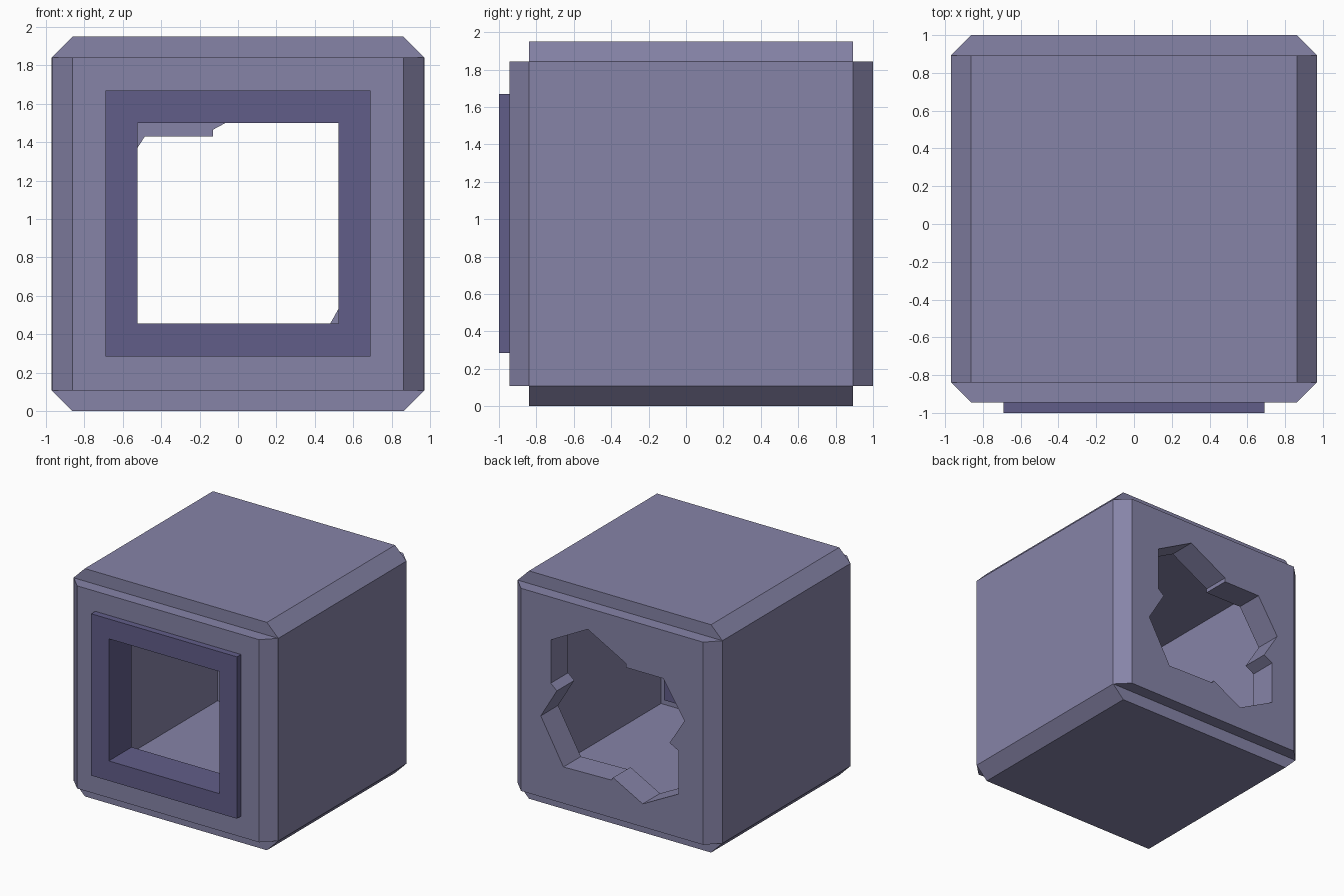
import bpy, bmesh
from mathutils import Vector

if "Cube" in bpy.data.objects:
    bpy.data.objects.remove(bpy.data.objects["Cube"])


def prism(name, pts, axis, a, b):
    """Extrude a 2D outline from a to b; axis 'y' takes (x, z), axis 'z' takes (x, y)."""
    bm = bmesh.new()
    put = (lambda p, q, d: (p, d, q)) if axis == 'y' else (lambda p, q, d: (p, q, d))
    face = bm.faces.new([bm.verts.new(put(p, q, a)) for p, q in pts])
    ext = bmesh.ops.extrude_face_region(bm, geom=[face])
    move = Vector(put(0, 0, b - a))
    for v in ext['geom']:
        if isinstance(v, bmesh.types.BMVert):
            v.co += move
    bmesh.ops.recalc_face_normals(bm, faces=bm.faces)
    mesh = bpy.data.meshes.new(name)
    bm.to_mesh(mesh)
    bm.free()
    ob = bpy.data.objects.new(name, mesh)
    bpy.context.collection.objects.link(ob)
    return ob


def rect(x, lo, hi):
    return [(-x, lo), (x, lo), (x, hi), (-x, hi)]


def chamfered(x, lo, hi, c):
    return [(-x + c, lo), (x - c, lo), (x, lo + c), (x, hi - c),
            (x - c, hi), (-x + c, hi), (-x, hi - c), (-x, lo + c)]


def combine(target, other, operation):
    mod = target.modifiers.new(operation, 'BOOLEAN')
    mod.operation, mod.solver, mod.object = operation, 'EXACT', other
    bpy.context.view_layer.objects.active = target
    bpy.ops.object.modifier_apply(modifier=mod.name)
    bpy.data.objects.remove(other)


def paint(ob, name, rgb):
    mat = bpy.data.materials.new(name)
    mat.diffuse_color = (*rgb, 1)
    mat.use_nodes = True
    mat.node_tree.nodes["Principled BSDF"].inputs["Base Color"].default_value = mat.diffuse_color
    ob.data.materials.clear()
    ob.data.materials.append(mat)


# Block with chamfered upright and depth edges, stepped cross edges
block = prism("block", chamfered(0.97, 0, 1.95, 0.108), 'y', -0.84, 0.892)
combine(block, prism("upright", chamfered(0.97, -0.945, 1.0, 0.108), 'z', 0.108, 1.842), 'UNION')

# Hollow inside
combine(block, prism("cavity", rect(0.73, 0.24, 1.71), 'y', -0.705, 0.765), 'DIFFERENCE')

# Square front opening, lined by the frame
combine(block, prism("front_cut", rect(0.61, 0.37, 1.585), 'y', -1.1, -0.5), 'DIFFERENCE')

# Ragged hole in the back wall
ragged = [(0.58, 1.475), (0.23, 1.66), (-0.13, 1.465), (-0.13, 1.43), (-0.485, 1.43),
          (-0.685, 1.12), (-0.545, 0.895), (-0.63, 0.85), (-0.63, 0.48), (-0.29, 0.305),
          (-0.01, 0.455), (0.005, 0.43), (0.46, 0.42), (0.675, 0.80), (0.522, 1.055),
          (0.58, 1.105)]
combine(block, prism("back_cut", ragged, 'y', 0.6, 1.1), 'DIFFERENCE')
paint(block, "light_purple", (0.24, 0.23, 0.39))

# Front window frame
frame = prism("window_frame", rect(0.69, 0.285, 1.67), 'y', -1.0, -0.69)
combine(frame, prism("frame_cut", rect(0.523, 0.455, 1.50), 'y', -1.1, -0.5), 'DIFFERENCE')
paint(frame, "dark_purple", (0.12, 0.11, 0.25))
